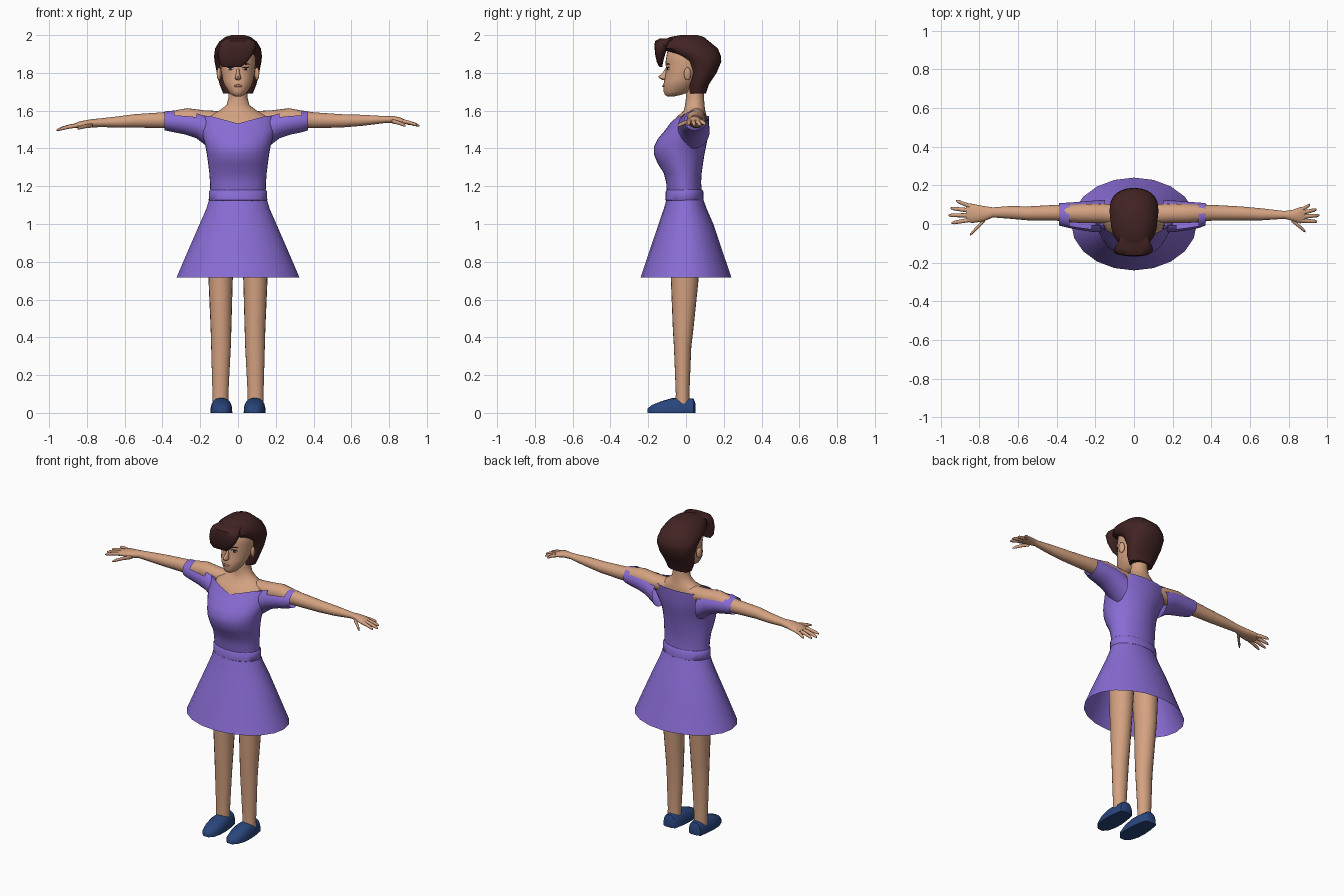
import bpy, bmesh, math


def material(name, rgb):
    m = bpy.data.materials.new(name)
    m.diffuse_color = (*rgb, 1)
    return m


SKIN = material("skin", (0.66, 0.36, 0.22))
DRESS = material("violet cloth", (0.25, 0.15, 0.66))
HAIR = material("dark brown hair", (0.055, 0.017, 0.017))
SHOE = material("navy leather", (0.022, 0.06, 0.2))
WHITE = material("eye white", (0.75, 0.7, 0.66))
DARK = material("iris brown", (0.04, 0.02, 0.015))
LIP = material("lip red", (0.45, 0.17, 0.13))


def loft(name, rings, mat, axis="Z", n=24, caps=True, e=1.0, side=1, edit=None):
    """Skin elliptical rings (t, a, b, ra, rb) along an axis; side=-1 flips x."""
    bm = bmesh.new()
    loops = []
    for t, a, b, ra, rb in rings:
        loop = []
        for i in range(n):
            ang = 2 * math.pi * i / n
            c, s = math.cos(ang), math.sin(ang)
            p = a + ra * math.copysign(abs(c) ** e, c)
            q = b + rb * math.copysign(abs(s) ** e, s)
            co = {"Z": (p, q, t), "X": (t, p, q), "Y": (p, t, q)}[axis]
            loop.append(bm.verts.new((co[0] * side, co[1], co[2])))
        loops.append(loop)
    for lo, hi in zip(loops, loops[1:]):
        for i in range(n):
            j = (i + 1) % n
            bm.faces.new((lo[i], lo[j], hi[j], hi[i]))
    if caps:
        bm.faces.new(loops[0])
        bm.faces.new(loops[-1])
    bmesh.ops.recalc_face_normals(bm, faces=bm.faces)
    if edit:
        edit(bm, loops)
    me = bpy.data.meshes.new(name)
    bm.to_mesh(me)
    bm.free()
    me.materials.append(mat)
    ob = bpy.data.objects.new(name, me)
    bpy.context.collection.objects.link(ob)
    return ob


def fb(z, rx, front, back, x=0):
    """Horizontal ring given by half width and front/back y."""
    return (z, x, (front + back) / 2, rx, (back - front) / 2)


def blob(name, loc, scale, mat, rz=0, ry=0):
    bpy.ops.mesh.primitive_uv_sphere_add(segments=16, ring_count=8, location=loc,
                                         rotation=(0, ry, rz))
    ob = bpy.context.object
    ob.name = name
    ob.scale = scale
    ob.data.materials.append(mat)


# Dress: flared open skirt, belt, bodice with a dipped neckline
loft("skirt", [fb(1.14, .15, -.10, .088), fb(1.08, .168, -.118, .11),
               fb(1.0, .203, -.145, .145), fb(.86, .264, -.193, .192),
               fb(.718, .325, -.24, .24)], DRESS, n=20, caps=False)
loft("belt", [fb(1.12, .148, -.10, .085), fb(1.127, .155, -.11, .094),
              fb(1.172, .154, -.108, .092), fb(1.182, .146, -.10, .084)], DRESS)


def neckline(bm, loops):
    for v in loops[-1]:
        if v.co.y < 0.02:
            z = min(1.572, 1.532 + .27 * abs(v.co.x))
            v.co.y -= (1.572 - z) * .7
            v.co.z = z


loft("bodice", [fb(1.15, .146, -.10, .085), fb(1.22, .148, -.105, .08),
                fb(1.27, .152, -.118, .083), fb(1.32, .158, -.15, .09),
                fb(1.37, .165, -.17, .098), fb(1.41, .172, -.17, .106),
                fb(1.45, .183, -.15, .114), fb(1.50, .20, -.108, .12),
                fb(1.572, .205, -.057, .122)], DRESS, caps=False, n=32, edit=neckline)

# Chest and neck
loft("chest_and_neck", [fb(1.42, .14, -.12, .08), fb(1.53, .165, -.078, .108),
                        fb(1.57, .16, -.045, .11), fb(1.60, .10, -.012, .102),
                        fb(1.63, .06, -.005, .098), fb(1.67, .05, 0, .095),
                        fb(1.80, .048, .0, .09)], SKIN)


# Off-shoulder sleeves: the top is cut away as far as the cuff
def open_top(bm, loops):
    cut = [f for f in bm.faces if f.calc_center_median().z > 1.574
           and abs(f.calc_center_median().x) < .335]
    bmesh.ops.delete(bm, geom=cut, context="FACES")


for side, word, end in ((1, "left", .37), (-1, "right", .388)):
    loft(word + "_sleeve", [(.15, .04, 1.49, .085, .09), (.22, .04, 1.526, .08, .072),
                            (.28, .042, 1.537, .073, .063), (.335, .045, 1.543, .066, .058),
                            (end, .05, 1.546, .058, .05)],
         DRESS, "X", 32, False, side=side, edit=open_top)

# Arms, palms and fingers differ slightly from side to side
shoulder = [(.04, .05, 1.555, .05, .04), (.18, .055, 1.555, .05, .047),
            (.27, .055, 1.560, .05, .053), (.33, .055, 1.555, .046, .047),
            (.40, .058, 1.549, .041, .042), (.55, .055, 1.546, .036, .035)]
left_arm = shoulder + [(.66, .05, 1.549, .031, .029), (.78, .047, 1.553, .02, .018),
                       (.82, .045, 1.553, .028, .019), (.86, .045, 1.547, .042, .017),
                       (.885, .048, 1.54, .04, .011)]
right_arm = shoulder + [(.64, .06, 1.54, .033, .029), (.73, .06, 1.536, .026, .023),
                        (.78, .053, 1.532, .04, .022), (.84, .055, 1.525, .05, .018),
                        (.87, .06, 1.518, .045, .011)]
left_fingers = [(.87, .075, .912, .10, 1.528), (.87, .058, .945, .075, 1.522),
                (.87, .038, .96, .045, 1.52), (.87, .018, .948, .012, 1.523),
                (.815, .022, .888, -.04, 1.52)]
right_fingers = [(.85, .092, .92, .12, 1.51), (.85, .07, .95, .082, 1.502),
                 (.85, .045, .96, .045, 1.497), (.85, .022, .945, .005, 1.50),
                 (.77, .025, .85, -.058, 1.505)]
for side, word, arm, fingers in ((1, "left", left_arm, left_fingers),
                                 (-1, "right", right_arm, right_fingers)):
    loft(word + "_arm", arm, SKIN, "X", 20, side=side)
    z0 = arm[-2][2] - .003
    for k, (x0, y0, x1, y1, z1) in enumerate(fingers):
        pts = []
        for u, r in ((0, .012), (.45, .0105), (.85, .009), (1, .004)):
            pts.append((x0 + (x1 - x0) * u, y0 + (y1 - y0) * u,
                        z0 + (z1 - z0) * u + .012 * u * (1 - u), r, r))
        loft(f"{word}_{'thumb' if k == 4 else 'finger_%d' % (k + 1)}", pts,
             SKIN, "X", 10, side=side)


# Legs and flat-soled shoes
def flat_sole(bm, loops):
    for v in bm.verts:
        v.co.z = max(0, v.co.z)


for side, word in ((1, "left"), (-1, "right")):
    loft(word + "_leg", [(.05, .093, -.018, .042, .038), (.1, .093, -.018, .042, .036),
                         (.2, .092, -.018, .046, .04), (.35, .09, -.018, .052, .046),
                         (.45, .09, -.015, .055, .055), (.7, .092, -.007, .064, .073),
                         (1.05, .088, -.005, .08, .085)], SKIN, n=20, side=side)
    loft(word + "_shoe", [(.05, .09, 0, .025, .05), (.04, .09, 0, .042, .075),
                          (-.02, .089, 0, .053, .08), (-.075, .088, 0, .058, .078),
                          (-.13, .087, 0, .056, .062), (-.18, .085, 0, .042, .042),
                          (-.205, .084, 0, .018, .022)], SHOE, "Y", 24, e=.75,
         side=side, edit=flat_sole)

# Head with nose and ears
loft("head", [fb(1.676, .018, -.10, -.06), fb(1.685, .036, -.112, -.02),
              fb(1.70, .05, -.118, .02), fb(1.735, .072, -.12, .05),
              fb(1.76, .081, -.115, .07), fb(1.81, .09, -.106, .11),
              fb(1.86, .094, -.108, .125), fb(1.92, .092, -.098, .125),
              fb(1.965, .06, -.05, .09)], SKIN, n=28)
loft("nose", [fb(1.762, .008, -.122, -.10), fb(1.77, .016, -.14, -.10),
              fb(1.78, .014, -.147, -.09), fb(1.80, .009, -.125, -.09),
              fb(1.825, .007, -.108, -.08)], SKIN, n=12)
for s, word in ((1, "left"), (-1, "right")):
    blob(word + "_ear", (s * .1, .008, 1.795), (.012, .02, .034), SKIN, rz=s * .3)
    # Eyes and brows are thin lenses lying on the face
    blob(word + "_eye", (s * .041, -.0945, 1.822), (.018, .004, .007), WHITE, rz=s * .4)
    blob(word + "_iris", (s * .041, -.097, 1.822), (.008, .004, .007), DARK, rz=s * .4)
    blob(word + "_eyelid", (s * .041, -.0965, 1.829), (.02, .004, .0025), DARK, rz=s * .4)
    blob(word + "_brow", (s * .043, -.0955, 1.846), (.023, .004, .003), HAIR, rz=s * .4)
blob("mouth", (0, -.1185, 1.731), (.022, .007, .007), LIP)

# Hair: rounded cap plus a swept fringe standing off the forehead
loft("hair_cap", [(1.69, 0, .06, .078, .045), (1.74, 0, .067, .098, .055),
                  (1.80, 0, .09, .112, .072), (1.86, 0, .089, .124, .098),
                  (1.89, 0, .067, .127, .118), (1.93, 0, .02, .121, .148),
                  (1.965, 0, -.005, .10, .13), (1.99, 0, .005, .068, .09),
                  (2.0, 0, .015, .035, .045)], HAIR, n=24, e=.92)
loft("hair_fringe", [(1.832, -.032, -.133, .05, .008), (1.855, -.026, -.138, .072, .016),
                     (1.90, -.012, -.137, .092, .027), (1.945, 0, -.13, .098, .037),
                     (1.968, 0, -.118, .088, .046), (1.982, 0, -.08, .065, .06)],
     HAIR, n=20, e=.75)

# Smooth shading with crisp creases
bpy.ops.object.select_all(action="SELECT")
bpy.context.view_layer.objects.active = bpy.data.objects["bodice"]
bpy.ops.object.shade_smooth_by_angle(angle=math.radians(50))
